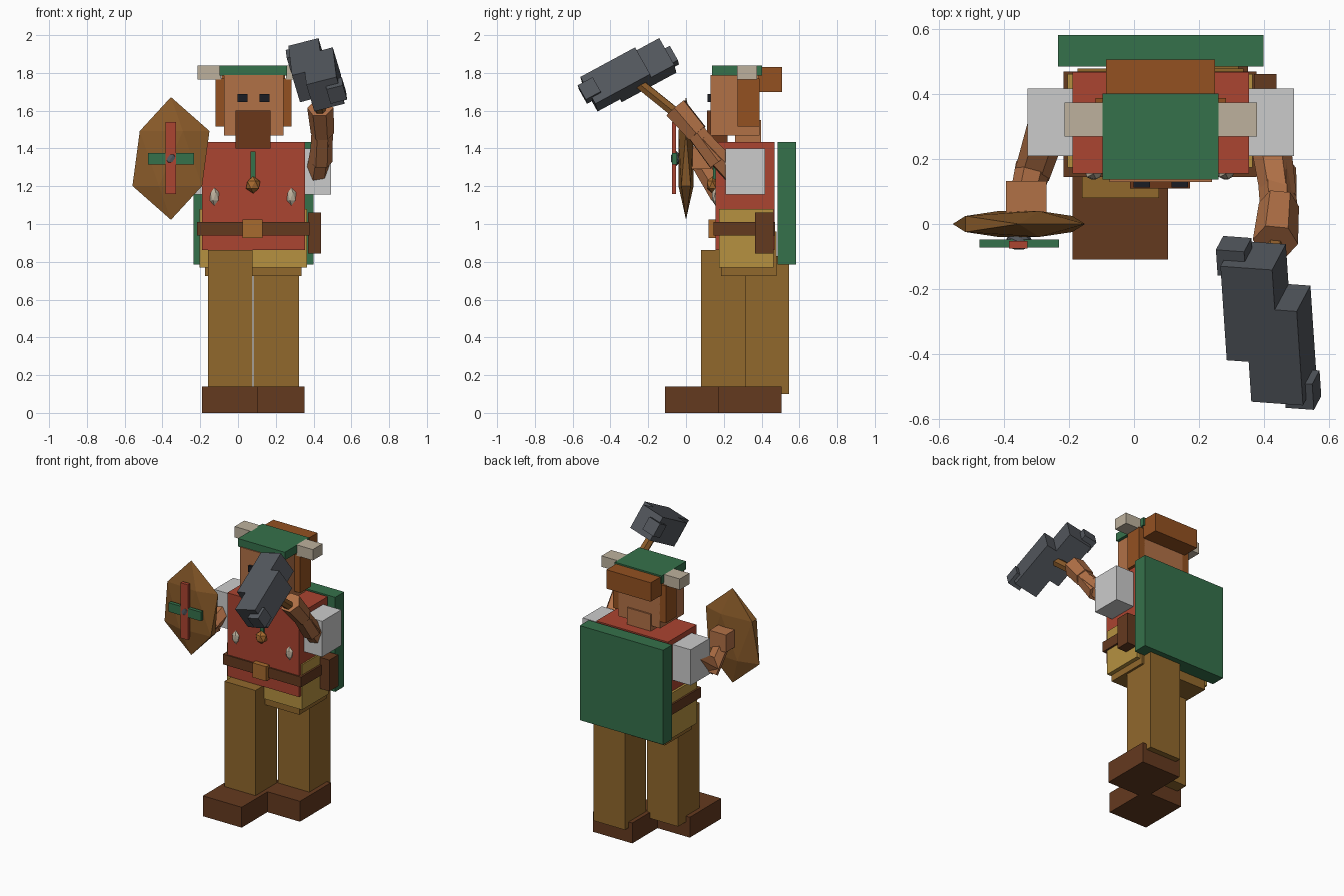
import bpy, bmesh
from mathutils import Vector, Matrix

if "Cube" in bpy.data.objects:
    bpy.data.objects.remove(bpy.data.objects["Cube"])

CX = 0.0825  # body centre line


def mat(name, r, g, b):
    m = bpy.data.materials.new(name)
    m.diffuse_color = [(c / 255) ** 2.2 for c in (r, g, b)] + [1]
    m.use_nodes = True
    m.node_tree.nodes["Principled BSDF"].inputs["Base Color"].default_value = m.diffuse_color
    return m


RED = mat("red_cloth", 170, 70, 52)
GREEN = mat("green_cloth", 56, 112, 76)
SKIN = mat("skin", 176, 112, 72)
HAIR = mat("hair", 146, 82, 38)
BEARD = mat("beard", 106, 58, 32)
TROUSER = mat("trousers", 144, 104, 48)
GOLD = mat("tunic", 180, 144, 66)
LEATHER = mat("leather", 100, 60, 36)
BUCKLE = mat("buckle", 166, 106, 50)
BONE = mat("bone", 188, 176, 156)
IRON = mat("iron", 84, 88, 94)
WOOD = mat("wood", 138, 92, 46)
BLACK = mat("eye", 32, 34, 40)


def finish(bm, name, m):
    me = bpy.data.meshes.new(name)
    bm.to_mesh(me)
    bm.free()
    if m:
        me.materials.append(m)
    ob = bpy.data.objects.new(name, me)
    bpy.context.collection.objects.link(ob)
    return ob


def box(name, x, y, z, m=None):
    bm = bmesh.new()
    lo, hi = Vector((x[0], y[0], z[0])), Vector((x[1], y[1], z[1]))
    M = Matrix.Translation((lo + hi) / 2) @ Matrix.Diagonal((*(hi - lo), 1))
    bmesh.ops.create_cube(bm, size=1, matrix=M)
    return finish(bm, name, m)


def pair(name, x, y, z, m=None):
    """Box and its mirror about the body centre line."""
    box("right_" + name, x, y, z, m)
    box("left_" + name, (2 * CX - x[1], 2 * CX - x[0]), y, z, m)


def ico(name, c, r, m=None, sub=1):
    bm = bmesh.new()
    M = Matrix.Translation(c) @ Matrix.Diagonal((*r, 1))
    bmesh.ops.create_icosphere(bm, subdivisions=sub, radius=1, matrix=M)
    return finish(bm, name, m)


def limb(name, a, b, r1, r2, m, sides=6):
    a, b = Vector(a), Vector(b)
    d = b - a
    M = Matrix.Translation((a + b) / 2) @ d.to_track_quat('Z', 'X').to_matrix().to_4x4()
    bm = bmesh.new()
    bmesh.ops.create_cone(bm, cap_ends=True, segments=sides, radius1=r1,
                          radius2=r2, depth=d.length, matrix=M)
    return finish(bm, name, m)


# Legs and boots in a striding stance
box("left_boot", (-.19, .105), (-.11, .23), (0, .14), LEATHER)
box("right_boot", (.055, .352), (.17, .505), (0, .14), LEATHER)
box("left_leg", (-.16, .077), (.08, .315), (.10, .863), TROUSER)
box("right_leg", (.083, .322), (.315, .545), (.10, .83), TROUSER)

# Torso, tunic skirt and belt
box("pelvis", (-.175, .337), (.185, .48), (.725, .96), TROUSER)
box("tunic_skirt", (-.205, .365), (.175, .462), (.77, 1.08), GOLD)
box("torso", (-.19, .355), (.155, .468), (.863, 1.435), RED)
box("belt", (-.217, .378), (.145, .47), (.94, 1.01), LEATHER)
box("belt_buckle", (.025, .13), (.12, .16), (.925, 1.025), BUCKLE)
box("belt_pouch", (.37, .44), (.365, .462), (.845, 1.06), LEATHER)
box("cloak", (-.235, .4), (.485, .583), (.785, 1.435), GREEN)
pair("shoulder_guard", (.355, .493), (.21, .418), (1.155, 1.4))

# Chest ornaments
for side, x in (("left", -.125), ("right", .283)):
    ico(side + "_clasp", (x, .155, 1.145), (.028, .02, .047), BONE)
box("pendant_cord", (.067, .093), (.142, .16), (1.22, 1.385), GREEN)
ico("pendant", (.08, .14, 1.207), (.042, .035, .045), BUCKLE)

# Head, beard and hair
box("neck", (-.01, .17), (.26, .398), (1.42, 1.55), SKIN)
box("head", (-.075, .24), (.13, .388), (1.468, 1.79), SKIN)
box("beard", (-.013, .173), (.11, .22), (1.4, 1.6), BEARD)
pair("eye", (.115, .167), (.113, .135), (1.645, 1.687), BLACK)
pair("side_hair", (.235, .283), (.272, .388), (1.515, 1.77), HAIR)
box("back_hair", (-.087, .25), (.385, .507), (1.7, 1.83), HAIR)

# Hat with horns
box("hat", (-.097, .26), (.137, .403), (1.785, 1.84), GREEN)
pair("horn", (.255, .38), (.27, .375), (1.765, 1.84), BONE)

# Left arm bent to hold the shield
limb("left_upper_arm", (-.27, .29, 1.29), (-.315, .15, 1.18), .062, .055, SKIN)
limb("left_forearm", (-.31, .18, 1.15), (-.335, .07, 1.33), .055, .05, SKIN)
box("left_hand", (-.395, -.27), (.02, .132), (1.29, 1.41), SKIN)

# Shield with cross and boss
ico("shield", (-.355, 0, 1.347), (.228, .047, .325), WOOD)
box("shield_bar_upright", (-.385, -.328), (-.075, -.052), (1.16, 1.54), RED)
box("shield_bar_cross", (-.477, -.232), (-.073, -.048), (1.315, 1.377), GREEN)
ico("shield_boss", (-.355, -.055, 1.347), (.048, .028, .042), IRON)

# Right arm raised
limb("right_upper_arm", (.42, .26, 1.26), (.447, .08, 1.45), .062, .055, SKIN)
limb("right_forearm", (.44, .17, 1.33), (.447, .02, 1.53), .06, .056, SKIN)
limb("right_hand", (.447, .06, 1.48), (.436, -.055, 1.615), .062, .07, SKIN)

# War hammer: stepped head of four blocks on a tilted axis
C = Vector((.415, -.305, 1.79))
w = Vector((.97, -.07, .25)).normalized()
u = Vector((.06, .86, .5))
u = (u - w * u.dot(w)).normalized()
v = w.cross(u)
limb("hammer_handle", (.443, .03, 1.52), C, .03, .03, WOOD)
R = Matrix((w, u, v)).transposed().to_4x4()
for name, du, dw, size in (("hammer_block_back", .07, -.035, (.165, .33, .168)),
                           ("hammer_block_front", -.07, .035, (.165, .33, .168)),
                           ("hammer_cap_back", .225, -.095, (.09, .09, .09)),
                           ("hammer_cap_front", -.225, .095, (.09, .09, .09))):
    bm = bmesh.new()
    M = Matrix.Translation(C + u * du + w * dw) @ R @ Matrix.Diagonal((*size, 1))
    bmesh.ops.create_cube(bm, size=1, matrix=M)
    finish(bm, name, IRON)
